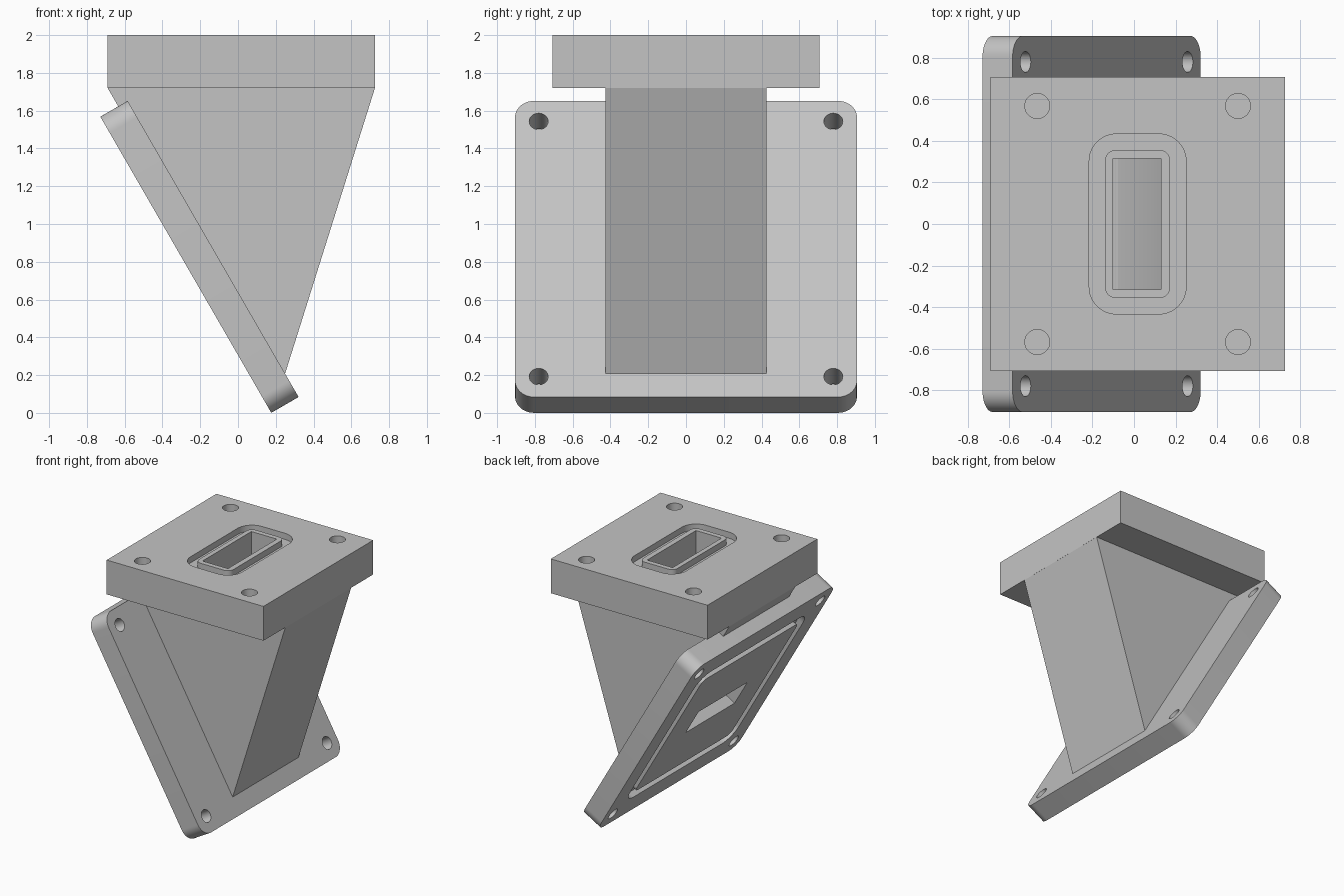
import bpy
import bmesh
from math import sin, cos, pi, radians
from mathutils import Matrix

if "Cube" in bpy.data.objects:
    bpy.data.objects.remove(bpy.data.objects["Cube"], do_unlink=True)

grey = bpy.data.materials.new("plain_grey")
grey.use_nodes = True
grey.diffuse_color = (0.55, 0.55, 0.55, 1)
grey.node_tree.nodes["Principled BSDF"].inputs["Base Color"].default_value = grey.diffuse_color


def rounded_rect(hx, hy, r, steps=12):
    """Outline of a centred rectangle with round corners."""
    pts = []
    for quarter, (sx, sy) in enumerate(((1, 1), (-1, 1), (-1, -1), (1, -1))):
        for i in range(steps + 1):
            a = (quarter + i / steps) * pi / 2
            pts.append((sx * (hx - r) + r * cos(a), sy * (hy - r) + r * sin(a)))
    return pts


def circle(cx, cy, r, steps=40):
    return [(cx + r * cos(2 * pi * i / steps), cy + r * sin(2 * pi * i / steps))
            for i in range(steps)]


def prism(name, outline, lo, hi, frame=Matrix(), inner=None):
    """Extrude an outline along local z; an inner outline makes it a ring."""
    bm = bmesh.new()

    def loop(pts, z):
        return [bm.verts.new((x, y, z)) for x, y in pts]

    def bridge(a, b):
        for i in range(len(a)):
            j = (i + 1) % len(a)
            bm.faces.new((a[i], a[j], b[j], b[i]))

    low, high = loop(outline, lo), loop(outline, hi)
    bridge(low, high)
    if inner:
        in_low, in_high = loop(inner, lo), loop(inner, hi)
        bridge(in_high, in_low)
        bridge(in_low, low)
        bridge(high, in_high)
    else:
        bm.faces.new(low)
        bm.faces.new(high)
    bmesh.ops.recalc_face_normals(bm, faces=bm.faces)
    bm.transform(frame)
    mesh = bpy.data.meshes.new(name)
    bm.to_mesh(mesh)
    bm.free()
    obj = bpy.data.objects.new(name, mesh)
    bpy.context.collection.objects.link(obj)
    mesh.materials.append(grey)
    return obj


def activate(obj):
    bpy.ops.object.select_all(action='DESELECT')
    obj.select_set(True)
    bpy.context.view_layer.objects.active = obj


def cut(obj, cutters):
    """Subtract each cutter, then shade the part."""
    activate(obj)
    for cutter in cutters:
        mod = obj.modifiers.new("cut", 'BOOLEAN')
        mod.operation = 'DIFFERENCE'
        mod.solver = 'EXACT'
        mod.object = cutter
        bpy.ops.object.modifier_apply(modifier=mod.name)
    bpy.ops.object.shade_smooth_by_angle(angle=radians(30))


# Frames: side profiles drawn in x-z, the level flange, the tilted plate
SIDE = Matrix.Rotation(pi / 2, 4, 'X')
TOP = Matrix.Translation((0.0175, 0, 2))
TILT = Matrix.Translation((-0.204, 0, 0.826)) @ Matrix.Rotation(radians(60), 4, 'Y')

# Solid parts
flange = prism("top_flange", [(-0.708, -0.708), (0.708, -0.708), (0.708, 0.708), (-0.708, 0.708)],
               -0.28, 0, TOP)
body = prism("tapered_body", [(-0.69, 1.72), (0.725, 1.72), (0.25, 0.21), (0.225, 0.13)],
             -0.425, 0.425, SIDE)
plate = prism("tilted_plate", rounded_rect(0.905, 0.905, 0.1), -0.0835, 0.0835, TILT)

# Rectangular duct with a mitred bend, running through all three parts
duct = prism("duct_cutter", [(-0.1, 2.1), (-0.1, 1.02), (-0.476, 0.802), (-0.36, 0.602),
                             (-0.06, 0.776), (0.13, 1.105), (0.13, 2.1)], -0.315, 0.315, SIDE)

# Seal grooves
top_groove = prism("top_groove_cutter", rounded_rect(0.233, 0.433, 0.13), -0.05, 0.05, TOP,
                   rounded_rect(0.156, 0.356, 0.05))
plate_groove = prism("plate_groove_cutter", rounded_rect(0.7, 0.7, 0.13), -0.2, -0.0335, TILT,
                     rounded_rect(0.62, 0.62, 0.05))

# Bolt holes: blind in the flange, through in the plate
corners = [(sx, sy) for sx in (-1, 1) for sy in (-1, 1)]
flange_holes = [prism("flange_hole_cutter", circle(sx * 0.483, sy * 0.568, 0.06), -0.2, 0.1, TOP)
                for sx, sy in corners]
plate_holes = [prism("plate_hole_cutter", circle(sx * 0.78, sy * 0.78, 0.05), -0.2, 0.2, TILT)
               for sx, sy in corners]

cut(flange, [duct, top_groove] + flange_holes)
cut(body, [duct])
cut(plate, [duct, plate_groove] + plate_holes)

for cutter in [duct, top_groove, plate_groove] + flange_holes + plate_holes:
    bpy.data.objects.remove(cutter, do_unlink=True)
